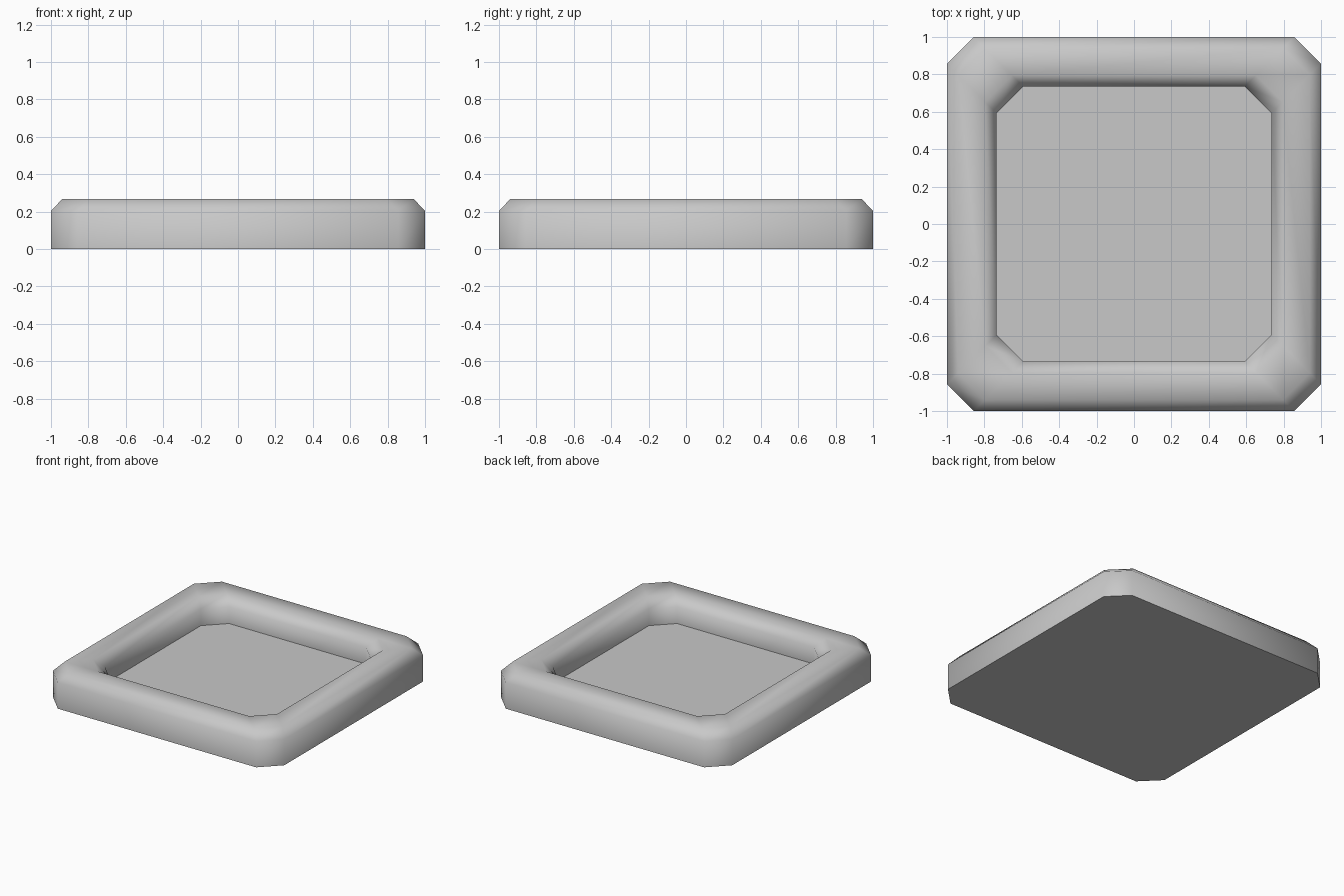
import bpy, bmesh, math

cube = bpy.data.objects.get("Cube")
if cube:
    bpy.data.objects.remove(cube, do_unlink=True)

CUT = 0.143        # corner cut, the same on every ring
BEVEL = 0.06       # rounding of the rim
OUTER, INNER = 1.0, 0.735
FLOOR, SHOULDER, TOP = 0.073, 0.203, 0.267

grey = bpy.data.materials.new("plain grey")
grey.use_nodes = True
colour = (0.58, 0.58, 0.58, 1)
grey.diffuse_color = colour
grey.node_tree.nodes["Principled BSDF"].inputs["Base Color"].default_value = colour


def ring(bm, half, z):
    """Square ring with cut corners, counter-clockwise."""
    a, b = half, half - CUT
    corner = [(a, -b), (a, b)]
    verts = []
    for turn in range(4):
        for x, y in corner:
            verts.append(bm.verts.new((x, y, z)))
        corner = [(-y, x) for x, y in corner]
    return verts


# Tray: cross-section from the underside, over the rim, down to the floor
profile = [(OUTER, 0), (OUTER, SHOULDER), (OUTER - BEVEL, TOP),
           (INNER + BEVEL, TOP), (INNER, SHOULDER), (INNER, FLOOR)]
bm = bmesh.new()
rings = [ring(bm, half, z) for half, z in profile]
for low, high in zip(rings, rings[1:]):
    for i in range(8):
        j = (i + 1) % 8
        bm.faces.new((low[i], low[j], high[j], high[i]))
bm.faces.new(rings[0][::-1])   # underside
bm.faces.new(rings[-1])        # floor
bmesh.ops.recalc_face_normals(bm, faces=bm.faces)

mesh = bpy.data.meshes.new("tray")
bm.to_mesh(mesh)
bm.free()
mesh.materials.append(grey)
tray = bpy.data.objects.new("tray", mesh)
bpy.context.collection.objects.link(tray)

# Soft rim, crisp floor and underside edges
bpy.ops.object.select_all(action='DESELECT')
tray.select_set(True)
bpy.context.view_layer.objects.active = tray
bpy.ops.object.shade_smooth_by_angle(angle=math.radians(65))
